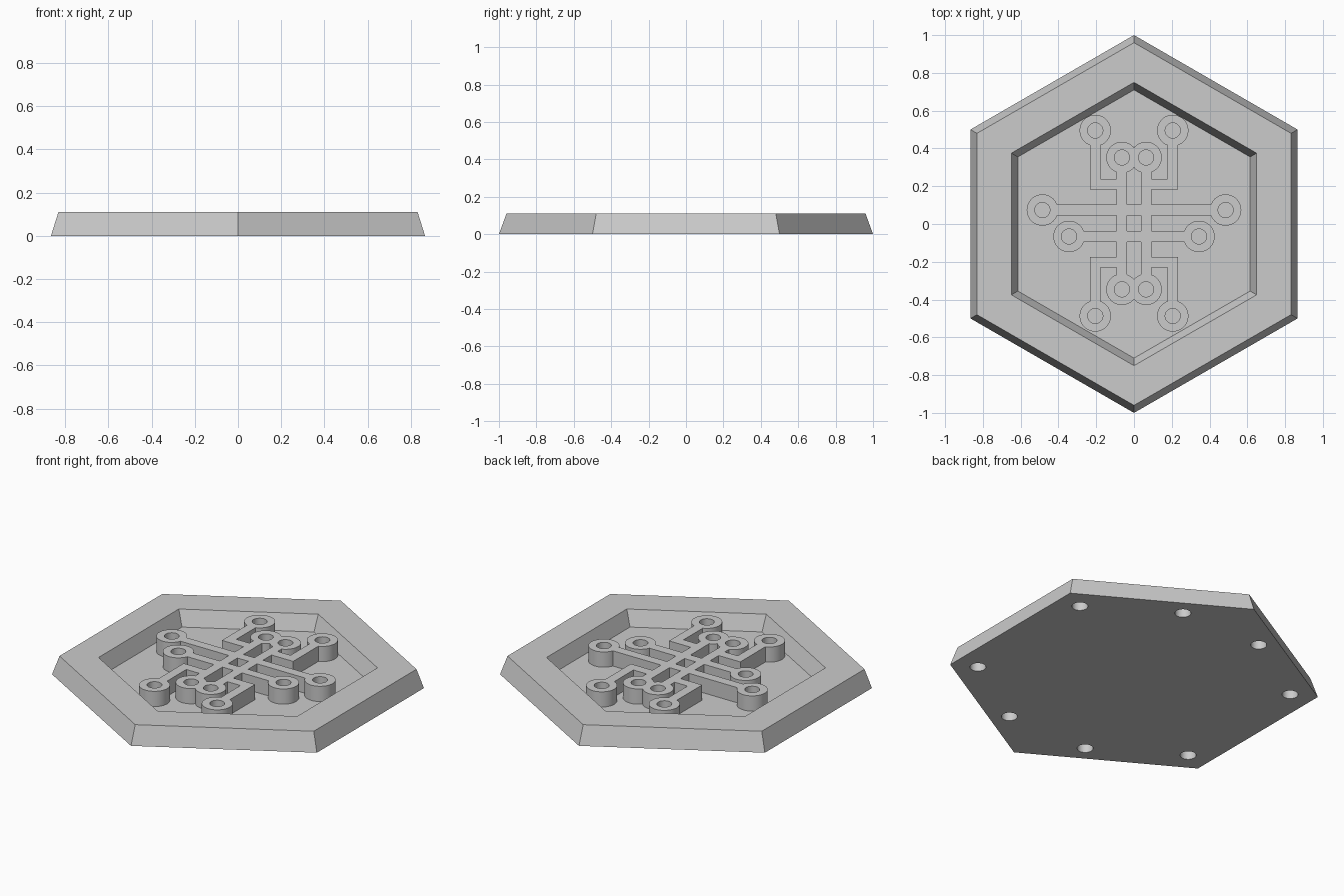
import bpy
import bmesh
from math import sin, cos, pi, radians

if "Cube" in bpy.data.objects:
    bpy.data.objects.remove(bpy.data.objects["Cube"], do_unlink=True)

TOP, FLOOR = 0.11, 0.02
PAD_R, HOLE_R, TRACE_W = 0.083, 0.04, 0.056

grey = bpy.data.materials.new("plain grey")
grey.use_nodes = True
grey.diffuse_color = (0.6, 0.6, 0.6, 1)
grey.node_tree.nodes["Principled BSDF"].inputs["Base Color"].default_value = (0.6, 0.6, 0.6, 1)


def make_object(name, bm):
    bmesh.ops.recalc_face_normals(bm, faces=bm.faces)
    mesh = bpy.data.meshes.new(name)
    bm.to_mesh(mesh)
    bm.free()
    mesh.materials.append(grey)
    obj = bpy.data.objects.new(name, mesh)
    bpy.context.collection.objects.link(obj)
    return obj


def prism(name, outline, z0, z1):
    bm = bmesh.new()
    face = bm.faces.new([bm.verts.new((x, y, z0)) for x, y in outline])
    side = bmesh.ops.extrude_face_region(bm, geom=[face], use_keep_orig=True)["geom"]
    bmesh.ops.translate(bm, verts=[v for v in side if isinstance(v, bmesh.types.BMVert)],
                        vec=(0, 0, z1 - z0))
    return make_object(name, bm)


def disc(name, x, y, r, z0, z1, n=48):
    ring = [(x + r * cos(2 * pi * i / n), y + r * sin(2 * pi * i / n)) for i in range(n)]
    return prism(name, ring, z0, z1)


def bar(name, x0, x1, y0, y1, z0, z1):
    return prism(name, [(x0, y0), (x1, y0), (x1, y1), (x0, y1)], z0, z1)


def combine(obj, tool, operation):
    mod = obj.modifiers.new("combine", "BOOLEAN")
    mod.operation, mod.object, mod.solver = operation, tool, "EXACT"
    bpy.context.view_layer.update()
    graph = bpy.context.evaluated_depsgraph_get()
    result = bpy.data.meshes.new_from_object(obj.evaluated_get(graph))
    obj.modifiers.clear()
    obj.data = result
    bpy.data.objects.remove(tool, do_unlink=True)


# Hexagonal tray: sloped outside, flat rim, sloped recess and floor
bm = bmesh.new()
rings = []
for r, z in ((1, 0), (0.96, TOP), (0.75, TOP), (0.71, FLOOR)):
    rings.append([bm.verts.new((r * sin(i * pi / 3), r * cos(i * pi / 3), z)) for i in range(6)])
for a, b in zip(rings, rings[1:]):
    for i in range(6):
        j = (i + 1) % 6
        bm.faces.new((a[i], a[j], b[j], b[i]))
bm.faces.new(rings[0])
bm.faces.new(rings[-1])
tray = make_object("hexagonal_tray", bm)

# Blind round sockets under the rim
for sx in (-1, 1):
    for sy in (-1, 1):
        for x, y in ((0.735, 0.425), (0.265, 0.723)):
            combine(tray, disc("socket_cutter", sx * x, sy * y, 0.043, -0.05, 0.06), "DIFFERENCE")

# Raised circuit: pads joined by straight and elbow traces
Z = (FLOOR - 0.008, TOP)
H = TRACE_W / 2
pads, parts = [], []
for s in (-1, 1):
    pads += [(s * 0.205, 0.495), (s * 0.064, 0.352), (s * 0.485, 0.074),
             (s * 0.344, -0.066), (s * 0.064, -0.346), (s * 0.205, -0.487)]
    x = s * 0.064
    parts.append(bar("trunk", x - H, x + H, -0.346, 0.352, *Z))
    for y_arm, y_pad in ((0.21, 0.495), (-0.202, -0.487)):
        x0, x1 = sorted((x, s * (0.205 + H)))
        parts.append(bar("arm", x0, x1, y_arm - H, y_arm + H, *Z))
        direction = 1 if y_pad > 0 else -1
        y0, y1 = sorted((y_arm - direction * H, y_pad))
        parts.append(bar("riser", s * 0.205 - H, s * 0.205 + H, y0, y1, *Z))
for y, reach in ((0.074, 0.485), (-0.066, 0.344)):
    parts.append(bar("crossbar", -reach, reach, y - H, y + H, *Z))
parts += [disc("pad", x, y, PAD_R, *Z) for x, y in pads]

circuit = parts[0]
circuit.name = "raised_circuit"
for part in parts[1:]:
    combine(circuit, part, "UNION")
for x, y in pads:
    combine(circuit, disc("pad_hole_cutter", x, y, HOLE_R, -0.05, 0.2), "DIFFERENCE")

# Smooth round walls while keeping corners crisp
for obj in (tray, circuit):
    bpy.ops.object.select_all(action="DESELECT")
    obj.select_set(True)
    bpy.context.view_layer.objects.active = obj
    bpy.ops.object.shade_smooth_by_angle(angle=radians(25))
